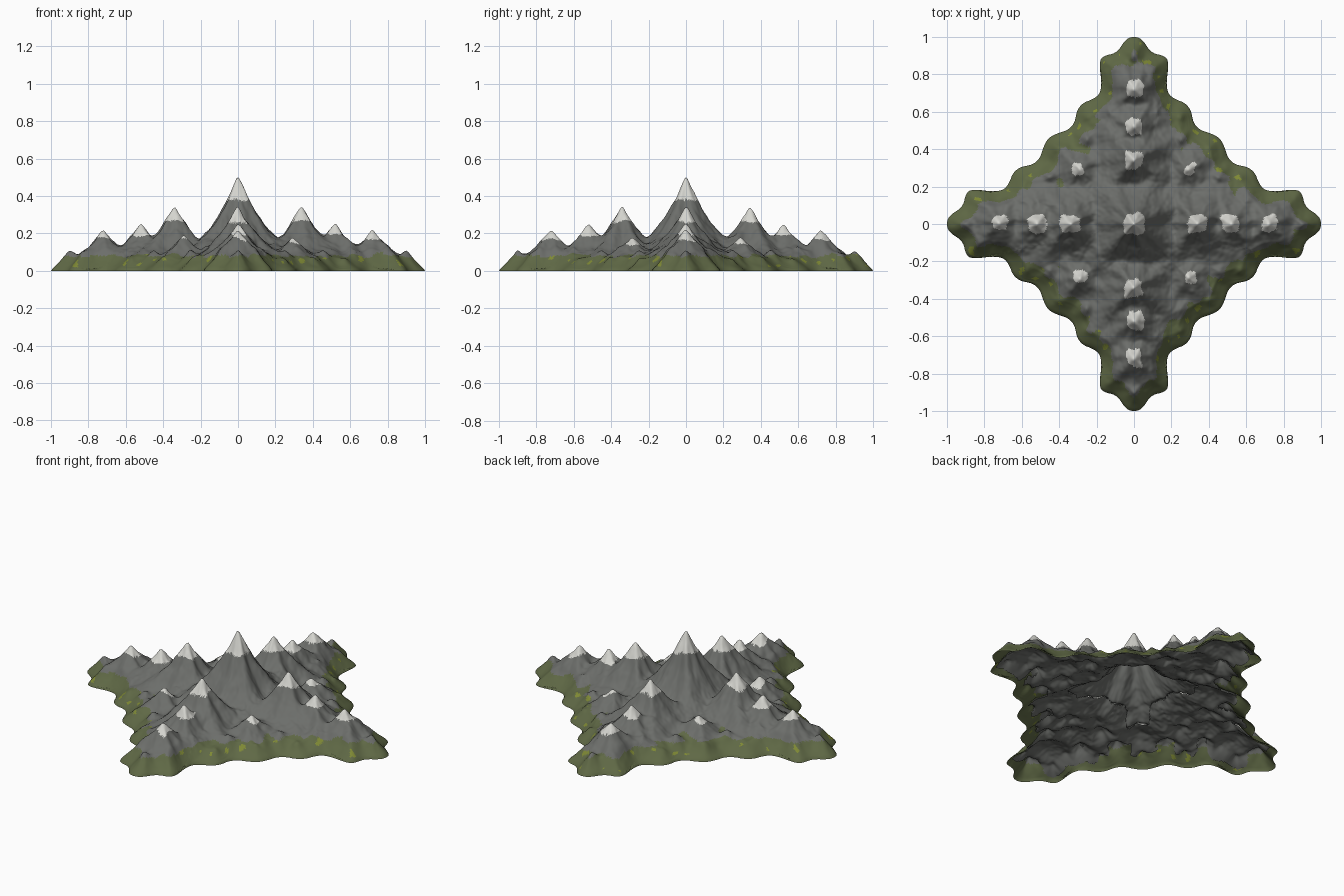
import bpy, bmesh, math
from mathutils import Vector, noise, kdtree

if "Cube" in bpy.data.objects:
    bpy.data.objects.remove(bpy.data.objects["Cube"])


def mat(name, col):
    m = bpy.data.materials.new(name)
    m.diffuse_color = (*col, 1)
    m.use_nodes = True
    m.node_tree.nodes["Principled BSDF"].inputs["Base Color"].default_value = m.diffuse_color
    return m


ROCK, GRASS, SNOW, MOSS = range(4)
mats = [mat("grey rock", (0.15, 0.155, 0.145)), mat("green grass", (0.115, 0.14, 0.06)),
        mat("white snow", (0.66, 0.66, 0.62)), mat("yellow moss", (0.21, 0.25, 0.035))]

# Footprint: one octant, mirrored over the diagonal, then turned four times
octant = [(1, 0), (0.985, 0.045), (0.91, 0.09), (0.895, 0.17), (0.85, 0.186), (0.74, 0.17),
          (0.675, 0.19), (0.635, 0.30), (0.51, 0.32), (0.475, 0.435)]
quarter = octant + [(y, x) for x, y in reversed(octant)][:-1]
loop = []
for k in range(4):
    c, s = [(1, 0), (0, 1), (-1, 0), (0, -1)][k]
    loop += [Vector((x * c - y * s, x * s + y * c, 0)) for x, y in quarter]
for _ in range(3):  # round the corners
    loop = [p.lerp(q, t) for p, q in zip(loop, loop[1:] + loop[:1]) for t in (0.25, 0.75)]
top = max(p.x for p in loop)
loop = [p / top for p in loop]
N, RINGS = len(loop), 110
kd = kdtree.KDTree(N)
for i, p in enumerate(loop):
    kd.insert(p, i)
kd.balance()

# Peaks in one octant: x, y, height, width of slope, has snow
peaks = [(0, 0, 0.525, 0.19, 1), (0.34, 0, 0.36, 0.17, 1), (0.52, 0, 0.26, 0.16, 1),
         (0.72, 0, 0.23, 0.145, 1), (0.90, 0, 0.115, 0.12, 0), (0.29, 0.29, 0.19, 0.15, 1),
         (0.25, 0.11, 0.165, 0.13, 0), (0.45, 0.25, 0.12, 0.10, 0), (0.42, 0.11, 0.14, 0.12, 0),
         (0.60, 0.12, 0.125, 0.10, 0), (0.57, 0.25, 0.085, 0.07, 0), (0.41, 0.40, 0.085, 0.07, 0),
         (0.82, 0.11, 0.085, 0.07, 0), (0.70, 0.10, 0.09, 0.08, 0)]
full = []
for x, y, h, w, snow in peaks:
    spots = {(sx * a, sy * b) for a, b in ((x, y), (y, x)) for sx in (-1, 1) for sy in (-1, 1)}
    full += [(a, b, h, w, snow) for a, b in sorted(spots)]


def terrain(x, y):
    """Height, height of the inner vault below the small peaks, and the dominant peak."""
    total, vault, best, own = 0.045 ** 9, 0.045 ** 9, 0, None
    for pk in full:
        dx, dy = x - pk[0], y - pk[1]
        d = math.hypot(dx, dy)
        # spurs and gullies running down each peak
        a = math.atan2(dy, dx)
        k = min(1, d / 0.07)
        ridge = 1 + k * (0.10 * math.cos(4 * a) + 0.07 * math.sin(7 * a + pk[2] * 40))
        dd = math.sqrt((d * ridge) ** 2 + 0.009 ** 2)
        h = pk[2] * math.exp(-dd / pk[3])
        total += h ** 9
        vault += (h if pk[2] > 0.5 else min(h, 0.11 * math.exp(-(d / 0.17) ** 2))) ** 9
        if h > best:
            best, own = h, pk
    n = noise.fractal(Vector((x * 11, y * 11, 3)), 0.9, 2, 3)
    out = [h * (1 + 0.12 * n * min(1, 0.12 / h)) for h in (total ** (1 / 9), vault ** (1 / 9))]
    return out[0], out[1], own


owner, vault_z = {}, {}


def add(bm, p, edge):
    h, low, own = terrain(p.x, p.y)
    f = 0 if edge else min(1, kd.find(p)[2] / 0.08) ** 0.65
    v = bm.verts.new((p.x, p.y, h * f))
    owner[v], vault_z[v] = own, low * f
    return v


def finish(bm, name):
    me = bpy.data.meshes.new(name)
    bm.to_mesh(me)
    for m in mats:
        me.materials.append(m)
    bpy.context.collection.objects.link(bpy.data.objects.new(name, me))


# Mountain range: open-bottomed height surface
bm = bmesh.new()
centre = add(bm, Vector((0, 0, 0)), False)
rings = [[add(bm, p * r / RINGS, r == RINGS) for p in loop] for r in range(1, RINGS + 1)]
for i in range(N):
    j = (i + 1) % N
    bm.faces.new((centre, rings[0][i], rings[0][j]))
    for a, b in zip(rings, rings[1:]):
        bm.faces.new((a[i], b[i], b[j], a[j]))

# Snow caps on the peaks, grass on the low edges with patches of moss
for f in bm.faces:
    f.smooth = True
    c = f.calc_center_median()
    n = noise.noise(Vector((c.x * 14, c.y * 14, 7)))
    pk = owner[f.verts[0]]
    line = 0.155 + 0.03 * n if pk[2] < 0.2 else 0.73 * pk[2] + 0.02 * n
    edge = kd.find((c.x, c.y, 0))[2]
    if pk[4] and c.z > line:
        f.material_index = SNOW
    elif c.z < 0.080 + 0.025 * n and edge < 0.18 + 0.05 * n:
        spot = noise.noise(Vector((c.x * 19, c.y * 19, 21)))
        f.material_index = MOSS if spot > 0.46 and c.z > 0.02 else GRASS
    else:
        f.material_index = ROCK
finish(bm, "mountain_range")

# Inner rock vaults closing the hollow small peaks from below
drop = [f for f in bm.faces if all(v.co.z - vault_z[v] < 0.012 for v in f.verts)]
for v in bm.verts:
    v.co.z = min(v.co.z, vault_z[v])
for f in bm.faces:
    f.material_index = ROCK
bmesh.ops.delete(bm, geom=drop, context='FACES')
finish(bm, "inner_rock_vaults")
bm.free()
